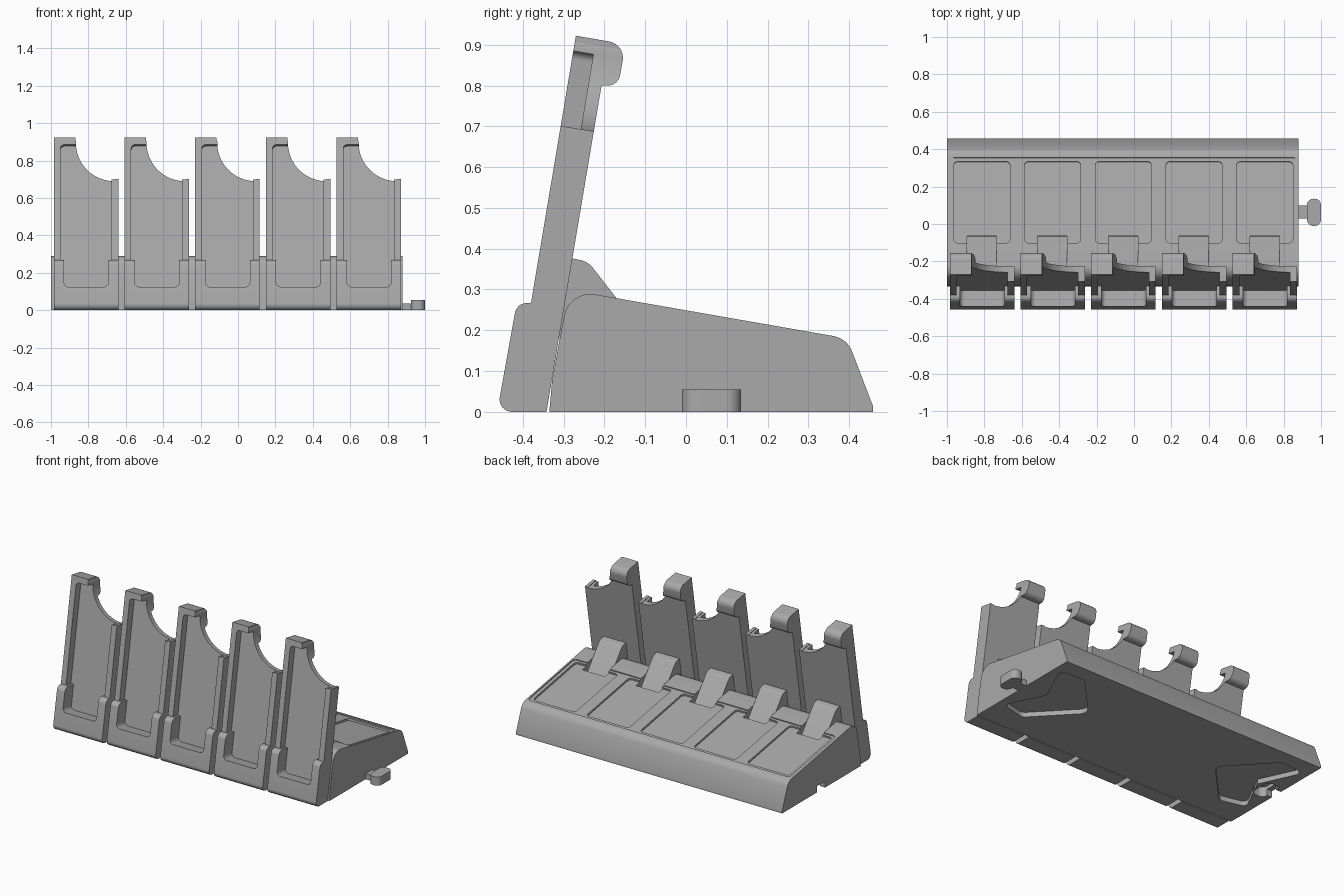
import bpy, bmesh, math
from mathutils import Vector

if "Cube" in bpy.data.objects:
    bpy.data.objects.remove(bpy.data.objects["Cube"])

grey = bpy.data.materials.new("plain_grey")
grey.diffuse_color = (0.40, 0.40, 0.40, 1)
grey.use_nodes = True
grey.node_tree.nodes["Principled BSDF"].inputs["Base Color"].default_value = grey.diffuse_color


def rounded(points, steps=6):
    """Outline from (u, v, radius) corners, each corner replaced by a tangent arc."""
    out = []
    for i, (u, v, r) in enumerate(points):
        p = Vector((u, v))
        if r == 0:
            out.append(p)
            continue
        a = (Vector(points[i - 1][:2]) - p).normalized()
        b = (Vector(points[(i + 1) % len(points)][:2]) - p).normalized()
        half = a.angle(b) / 2
        centre = p + (a + b).normalized() * (r / math.sin(half))
        s, e = p + a * (r / math.tan(half)) - centre, p + b * (r / math.tan(half)) - centre
        for k in range(steps + 1):
            t = k / steps
            out.append(centre + (s * (1 - t) + e * t).normalized() * r)
    return out


def prism(name, outline, u, v, d, start, end, origin=(0, 0, 0)):
    """Outline in the u, v plane, extruded along d from start to end."""
    u, v, d, o = Vector(u), Vector(v), Vector(d), Vector(origin)
    bm = bmesh.new()
    low = [bm.verts.new(o + u * p[0] + v * p[1] + d * start) for p in outline]
    high = [bm.verts.new(o + u * p[0] + v * p[1] + d * end) for p in outline]
    bm.faces.new(low)
    bm.faces.new(high)
    n = len(low)
    for i in range(n):
        bm.faces.new((low[i], low[(i + 1) % n], high[(i + 1) % n], high[i]))
    bmesh.ops.recalc_face_normals(bm, faces=bm.faces)
    mesh = bpy.data.meshes.new(name)
    bm.to_mesh(mesh)
    bm.free()
    mesh.materials.append(grey)
    obj = bpy.data.objects.new(name, mesh)
    bpy.context.collection.objects.link(obj)
    return obj


X, Y, Z = (1, 0, 0), (0, 1, 0), (0, 0, 1)


def side_prism(name, outline, x0, x1):
    return prism(name, outline, Y, Z, X, x0, x1)


def rect(u0, u1, v0, v1, r=0):
    return rounded([(u0, v0, r), (u1, v0, r), (u1, v1, r), (u0, v1, r)])


def carve(obj, cutters):
    """Subtract the cutters, bake the result and drop the cutters."""
    for c in cutters:
        c.hide_render = True
        m = obj.modifiers.new("cut", 'BOOLEAN')
        m.operation, m.solver, m.object = 'DIFFERENCE', 'EXACT', c
    bpy.context.view_layer.update()
    baked = bpy.data.meshes.new_from_object(
        obj.evaluated_get(bpy.context.evaluated_depsgraph_get()))
    obj.modifiers.clear()
    obj.data = baked
    for c in cutters:
        bpy.data.objects.remove(c)


PITCH, COUNT = 0.378, 5
LEFT = -0.985

# Sloped base
base = side_prism("base", rounded([
    (-0.335, 0, 0), (-0.328, 0.08, 0), (-0.287, 0.299, 0.065),
    (0.395, 0.18, 0.06), (0.458, 0.015, 0), (0.458, 0, 0)]), -1.0, 0.88)

# Shallow tray and label cells, sunk along the slope
ang = math.atan(0.174)
sv, sn = (0, math.cos(ang), -math.sin(ang)), (0, math.sin(ang), math.cos(ang))
top0 = (0, 0, 0.249)
k = 1 / math.cos(ang)
cuts = [prism("cut", rect(-0.98, 0.87, -0.115 * k, 0.355 * k, 0.02), X, sv, sn, -0.006, 0.1, top0)]
for i in range(COUNT):
    x = LEFT + i * PITCH
    cuts.append(prism("cut", rect(x + 0.022, x + 0.322, -0.10 * k, 0.335 * k, 0.02),
                      X, sv, sn, -0.018, 0.1, top0))
    # slot that the guide tab dives into
    cuts.append(prism("cut", rect(x + 0.092, x + 0.25, -0.24, -0.065), X, Y, Z, 0.14, 0.5))

# Socket in the left end, open underneath
cuts.append(prism("cut", rect(-1.05, -0.95, 0.025, 0.105), X, Y, Z, -0.1, 0.04))
cuts.append(prism("cut", rect(-0.965, -0.875, -0.012, 0.142, 0.035), X, Y, Z, -0.1, 0.062))

# Arrow shaped pockets under each end
for s in (1, -1):
    arrow = [(0.90, 0.35, 0.03), (0.73, 0.36, 0.04), (0.47, 0.085, 0.05),
             (0.73, -0.19, 0.04), (0.90, -0.15, 0.03), (0.78, 0.09, 0)]
    arrow = [(-0.06 + s * u, v, r) for u, v, r in arrow]
    cuts.append(prism("cut", rounded(arrow), X, Y, Z, -0.1, 0.03))
carve(base, cuts)

# Connector on the right end
prism("connector_stem", rect(0.87, 0.93, 0.03, 0.10), X, Y, Z, 0, 0.035)
prism("connector_knob", rect(0.925, 1.0, -0.01, 0.135, 0.034), X, Y, Z, 0, 0.055)

# Leaning panel with foot block and top hook
W = 0.345
panel = side_prism("panel", rounded([
    (-0.463, 0, 0.03), (-0.415, 0.267, 0.03), (-0.38, 0.267, 0), (-0.27, 0.922, 0),
    (-0.148, 0.901, 0.04), (-0.166, 0.80, 0.03), (-0.207, 0.80, 0), (-0.342, 0, 0)]),
    LEFT, LEFT + W)

# Panel frame: v runs up the lean, n goes into the panel
lean = math.atan(0.168)
pv, pn = (0, math.sin(lean), math.cos(lean)), (0, math.cos(lean), -math.sin(lean))
front0 = (LEFT, -0.425, 0)
recess = rounded([
    (0.055, 0.12, 0.025), (0.292, 0.12, 0.025), (0.292, 0.272, 0), (0.308, 0.272, 0),
    (0.308, 0.897, 0), (0.036, 0.897, 0.02), (0.036, 0.272, 0), (0.055, 0.272, 0)])
scoop = [(0.5, 1.2), (0.115, 1.2), (0.115, 0.92)]
for j in range(17):
    t = math.pi / 2 * j / 16
    scoop.append((0.325 - 0.207 * math.cos(t), 0.915 - 0.208 * math.sin(t)))
scoop += [(0.325, 0.711), (0.5, 0.711)]
carve(panel, [prism("cut", recess, X, pv, pn, -0.2, 0.05, front0),
              prism("cut", scoop, X, pv, pn, -0.3, 0.5, front0)])

# Guide tab behind the panel
tab = side_prism("guide_tab", rounded([
    (-0.31, 0.13, 0), (-0.31, 0.25, 0), (-0.278, 0.376, 0), (-0.24, 0.368, 0.05),
    (-0.066, 0.145, 0), (-0.066, 0.13, 0)]), LEFT + 0.092, LEFT + 0.25)

# Repeat panel and tab along the base
for part in (panel, tab):
    for i in range(1, COUNT):
        copy = part.copy()
        copy.name = f"{part.name}_{i + 1}"
        copy.location.x = i * PITCH
        bpy.context.collection.objects.link(copy)

bpy.ops.object.select_all(action='SELECT')
bpy.context.view_layer.objects.active = base
bpy.ops.object.shade_smooth_by_angle(angle=math.radians(30))
